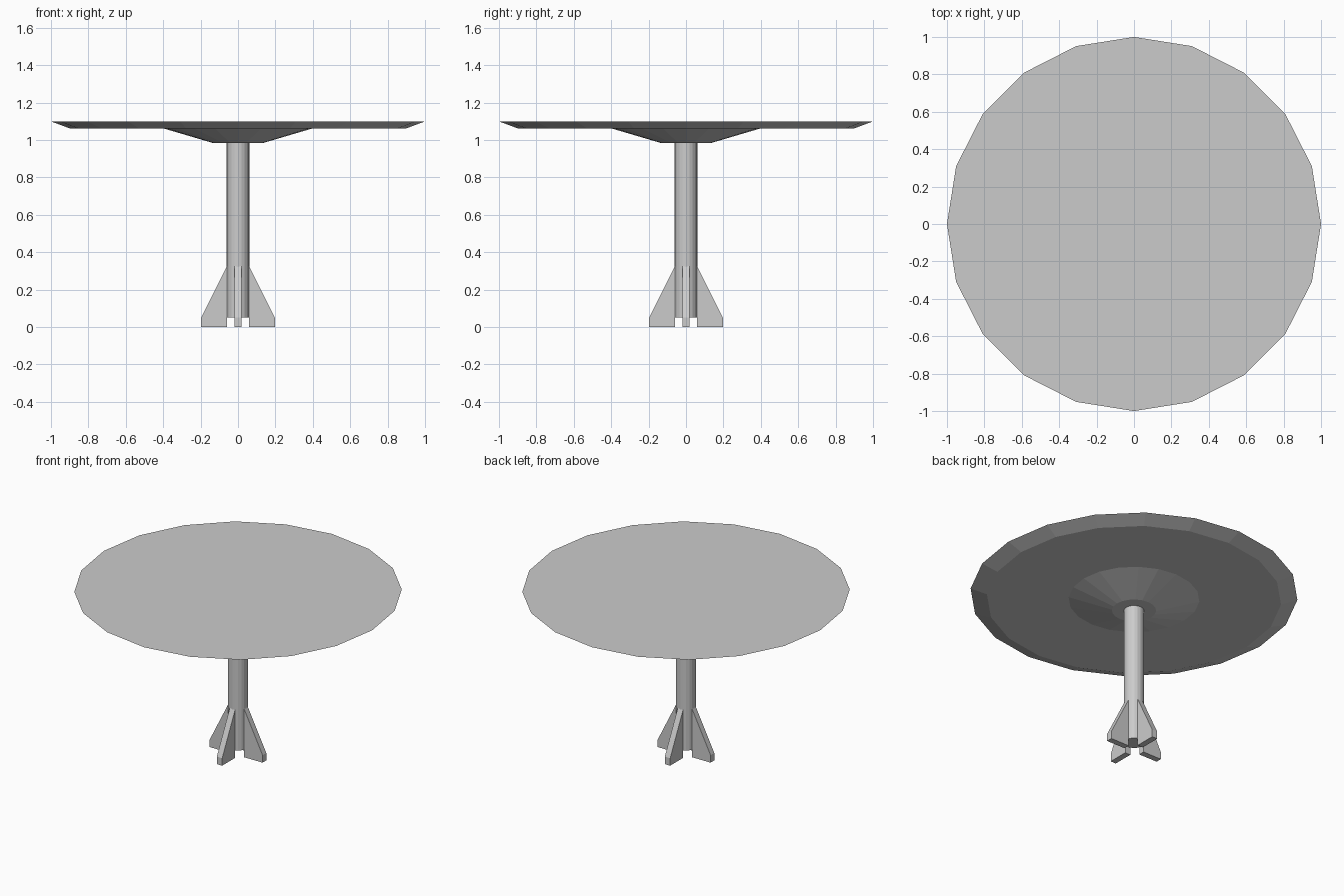
import bpy, bmesh
from math import cos, sin, pi

if "Cube" in bpy.data.objects:
    bpy.data.objects.remove(bpy.data.objects["Cube"])

SIDES = 20


def add_object(name, bm):
    bmesh.ops.recalc_face_normals(bm, faces=bm.faces)
    mesh = bpy.data.meshes.new(name)
    bm.to_mesh(mesh)
    bm.free()
    ob = bpy.data.objects.new(name, mesh)
    bpy.context.collection.objects.link(ob)
    return ob


def lathe(name, profile):
    """Capped turned solid from (radius, z) points."""
    bm = bmesh.new()
    rings = [[bm.verts.new((r * cos(2 * pi * i / SIDES), r * sin(2 * pi * i / SIDES), z))
              for i in range(SIDES)] for r, z in profile]
    for a, b in zip(rings, rings[1:]):
        for i in range(SIDES):
            j = (i + 1) % SIDES
            bm.faces.new((a[i], a[j], b[j], b[i]))
    bm.faces.new(rings[0])
    bm.faces.new(rings[-1])
    return add_object(name, bm)


# Round top with chamfered rim and conical hub underneath
lathe("table_top", [(0.135, 0.984), (0.40, 1.062), (0.90, 1.062), (1.0, 1.099)])

# Central column, ending just above the floor
lathe("column", [(0.061, 0.05), (0.061, 0.984)])


# Four fin-shaped feet
def foot(name, angle):
    outline = [(0.059, 0), (0.197, 0), (0.197, 0.05), (0.059, 0.325)]
    bm = bmesh.new()
    face = bm.faces.new([bm.verts.new((x, -0.02, z)) for x, z in outline])
    ext = bmesh.ops.extrude_face_region(bm, geom=[face], use_keep_orig=True)
    moved = [g for g in ext["geom"] if isinstance(g, bmesh.types.BMVert)]
    bmesh.ops.translate(bm, verts=moved, vec=(0, 0.04, 0))
    add_object(name, bm).rotation_euler.z = angle


for k, side in enumerate(("right", "back", "left", "front")):
    foot(side + "_foot", k * pi / 2)
